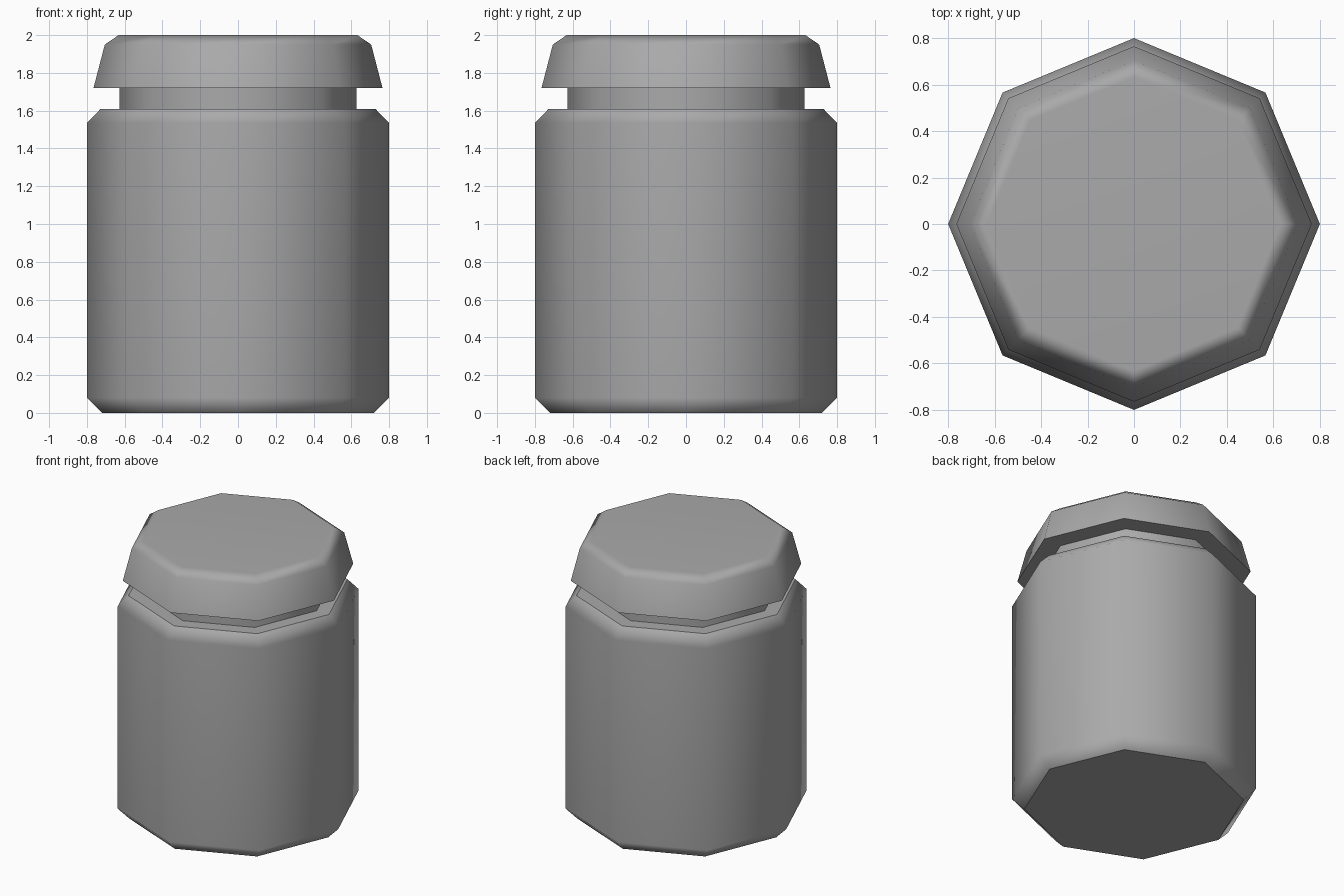
import bpy
import bmesh
from math import cos, sin, radians, tau

SIDES = 8

cube = bpy.data.objects.get("Cube")
if cube:
    bpy.data.objects.remove(cube, do_unlink=True)

# One plain grey for every part
grey = bpy.data.materials.new("plain_grey")
grey.use_nodes = True
colour = (0.4, 0.4, 0.4, 1)
grey.diffuse_color = colour
grey.node_tree.nodes["Principled BSDF"].inputs["Base Color"].default_value = colour


def turned_part(name, profile):
    """Eight-sided solid from (radius, height) pairs, capped at both ends."""
    bm = bmesh.new()
    rings = []
    for radius, z in profile:
        rings.append([bm.verts.new((radius * cos(tau * i / SIDES),
                                    radius * sin(tau * i / SIDES), z))
                      for i in range(SIDES)])
    for low, high in zip(rings, rings[1:]):
        for i in range(SIDES):
            j = (i + 1) % SIDES
            bm.faces.new((low[i], low[j], high[j], high[i]))
    bm.faces.new(rings[0][::-1])
    bm.faces.new(rings[-1])
    mesh = bpy.data.meshes.new(name)
    bm.to_mesh(mesh)
    bm.free()
    mesh.materials.append(grey)
    obj = bpy.data.objects.new(name, mesh)
    bpy.context.collection.objects.link(obj)

    # Soft corners and bevels, crisp rims
    bpy.ops.object.select_all(action="DESELECT")
    obj.select_set(True)
    bpy.context.view_layer.objects.active = obj
    bpy.ops.object.shade_smooth_by_angle(angle=radians(46))
    weighted = obj.modifiers.new("weighted_normals", "WEIGHTED_NORMAL")
    weighted.keep_sharp = True
    return obj


# Jar with chamfered base and shoulder
turned_part("jar_body", [(0.72, 0), (0.8, 0.08), (0.8, 1.535), (0.727, 1.61)])

# Narrow neck between jar and lid
turned_part("jar_neck", [(0.628, 1.6), (0.628, 1.73)])

# Flared lid with chamfered top
turned_part("lid", [(0.765, 1.72), (0.705, 1.95), (0.632, 2.0)])
